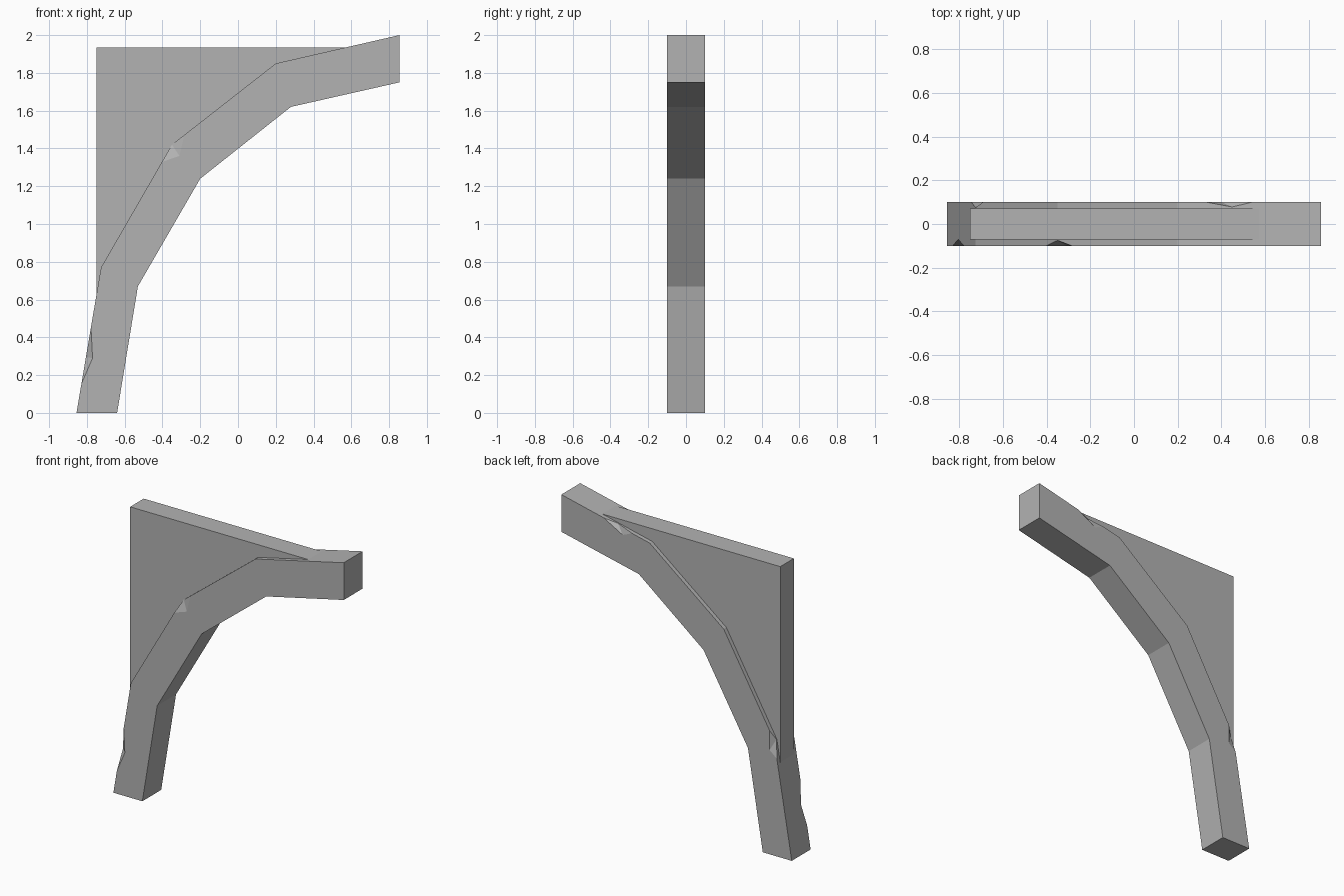
import bpy, bmesh
from mathutils import Vector

cube = bpy.data.objects.get("Cube")
if cube:
    bpy.data.objects.remove(cube, do_unlink=True)

grey = bpy.data.materials.new("stone_grey")
grey.use_nodes = True
grey.diffuse_color = (0.45, 0.45, 0.45, 1)
grey.node_tree.nodes["Principled BSDF"].inputs["Base Color"].default_value = grey.diffuse_color


def build(name, faces):
    """Make an object from loops of points, welding shared corners."""
    bm = bmesh.new()
    for loop in faces:
        bm.faces.new([bm.verts.new(p) for p in loop])
    bmesh.ops.remove_doubles(bm, verts=bm.verts, dist=0.0005)
    bmesh.ops.recalc_face_normals(bm, faces=bm.faces)
    mesh = bpy.data.meshes.new(name)
    bm.to_mesh(mesh)
    bm.free()
    mesh.materials.append(grey)
    obj = bpy.data.objects.new(name, mesh)
    bpy.context.collection.objects.link(obj)


def at(points, y):
    return [Vector((x, y, z)) for x, z in points]


# Curved brace: matching outer and inner outlines
HALF = 0.1
outer = [(-0.855, 0), (-0.725, 0.77), (-0.35, 1.42), (0.2, 1.85), (0.855, 2.0)]
inner = [(-0.64, 0), (-0.53, 0.67), (-0.2, 1.24), (0.28, 1.62), (0.855, 1.75)]


def on_edge(seg, t):
    a, b = Vector(outer[seg]), Vector(outer[seg + 1])
    return tuple(a.lerp(b, t))


# Chipped edges: start, end and bottom on the side face, bottom on the outer face
# Each: side, first segment, last segment, start, end, side point, outer point, depth
chips = [
    (-1, 0, 0, on_edge(0, 0.2), on_edge(0, 0.59), (-0.77, 0.29), on_edge(0, 0.385), 0.03),
    (-1, 1, 2, on_edge(1, 0.86), on_edge(2, 0.12), (-0.31, 1.36), outer[2], 0.025),
    (1, 0, 1, on_edge(0, 0.85), on_edge(1, 0.09), (-0.69, 0.7), outer[1], 0.025),
    (1, 3, 3, on_edge(3, 0.2), on_edge(3, 0.52), (0.4, 1.85), on_edge(3, 0.38), 0.022),
]

faces = []
edges = {}
for side in (-1, 1):
    y = side * HALF
    strips = [at(outer[i:i + 2], y) for i in range(4)]
    rim = [list(s) for s in strips]
    for s, first, last, start, end, face_pt, top_pt, depth in chips:
        if s != side:
            continue
        p, q, f = at([start, end, face_pt], y)
        g = at([top_pt], y - side * depth)[0]
        if first == last:
            strips[first][1:1] = [p, g, q]
            rim[first][1:1] = [p, f, q]
        else:
            strips[first][-1:] = [p, g]
            strips[last][:1] = [g, q]
            rim[first][-1:] = [p, f]
            rim[last][:1] = [f, q]
        faces += [[p, f, g], [f, q, g]]
    edges[side] = strips
    # Side face: one piece per brace segment
    for i in range(4):
        low = at(inner[i:i + 2], y)
        faces.append(rim[i] + low[::-1])

# Outer and inner strips, then the two ends
for i in range(4):
    faces.append(edges[-1][i] + edges[1][i][::-1])
    faces.append(at(inner[i:i + 2], -HALF) + at(inner[i:i + 2], HALF)[::-1])
for i in (0, -1):
    end = [outer[i], inner[i]]
    faces.append(at(end, -HALF) + at(end, HALF)[::-1])
build("curved_brace", faces)

# Infill panel, its curved side buried inside the brace
panel = [(-0.75, 1.935), (0.6, 1.935), (0.25, 1.78), (-0.28, 1.36), (-0.66, 0.74), (-0.75, 0.58)]
front, back = at(panel, -0.072), at(panel, 0.072)
sides = [[front[i - 1], front[i], back[i], back[i - 1]] for i in range(len(panel))]
build("infill_panel", [front, back] + sides)
